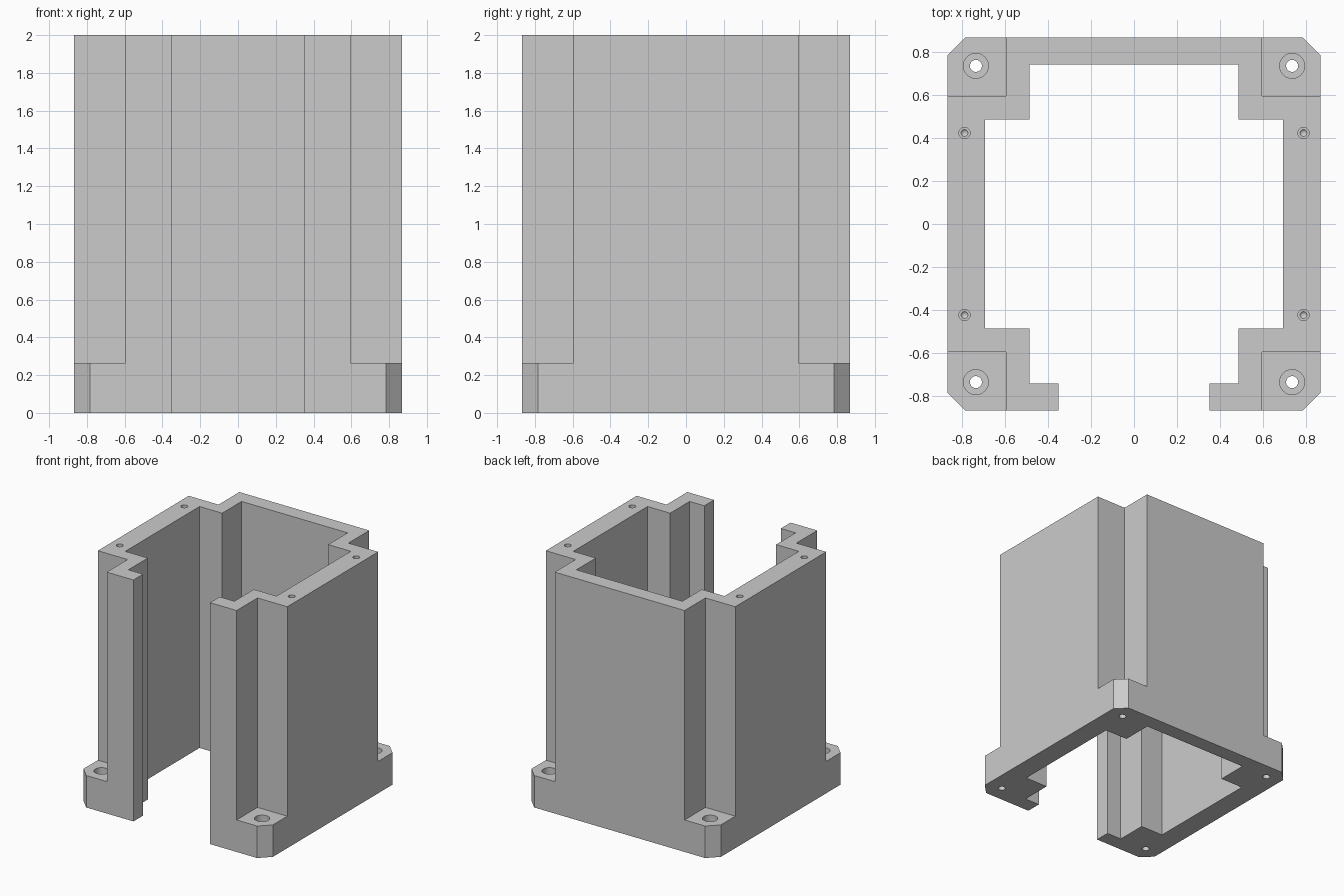
import bpy, bmesh, math
from mathutils import Matrix

cube = bpy.data.objects.get("Cube")
if cube:
    bpy.data.objects.remove(cube, do_unlink=True)

grey = bpy.data.materials.new("plain_grey")
grey.use_nodes = True
colour = (0.6, 0.6, 0.6, 1)
grey.diffuse_color = colour
grey.node_tree.nodes["Principled BSDF"].inputs["Base Color"].default_value = colour

HEIGHT, FOOT = 2.0, 0.265
OUT, CHAMFER, NOTCH = 0.868, 0.085, 0.595
SIDE, END, STEP, GAP = 0.693, 0.741, 0.486, 0.351
BOLT = 0.735
CORNERS = [(sx, sy) for sx in (-1, 1) for sy in (-1, 1)]


def make_object(name, bm):
    bmesh.ops.recalc_face_normals(bm, faces=bm.faces)
    mesh = bpy.data.meshes.new(name)
    bm.to_mesh(mesh)
    bm.free()
    mesh.materials.append(grey)
    obj = bpy.data.objects.new(name, mesh)
    bpy.context.collection.objects.link(obj)
    return obj


def extrude_profile(name, points, height):
    bm = bmesh.new()
    face = bm.faces.new([bm.verts.new((x, y, 0)) for x, y in points])
    top = bmesh.ops.extrude_face_region(bm, geom=[face])["geom"]
    verts = [g for g in top if isinstance(g, bmesh.types.BMVert)]
    bmesh.ops.translate(bm, vec=(0, 0, height), verts=verts)
    return make_object(name, bm)


def add_cone(bm, x, y, low, high, r_low, r_high):
    bmesh.ops.create_cone(bm, cap_ends=True, segments=32, radius1=r_low, radius2=r_high,
                          depth=high - low, matrix=Matrix.Translation((x, y, (low + high) / 2)))


def cut(body, name, bm):
    cutter = make_object(name, bm)
    mod = body.modifiers.new(name, "BOOLEAN")
    mod.operation, mod.solver, mod.object = "DIFFERENCE", "EXACT", cutter
    bpy.context.view_layer.objects.active = body
    bpy.ops.object.modifier_apply(modifier=mod.name)
    bpy.data.objects.remove(cutter, do_unlink=True)


# Housing: half of the C-shaped wall outline, mirrored to the other side
edge = OUT - CHAMFER
half = [(GAP, -END), (GAP, -OUT), (edge, -OUT), (OUT, -edge), (OUT, edge), (edge, OUT)]
inner = [(STEP, END), (STEP, STEP), (SIDE, STEP), (SIDE, -STEP), (STEP, -STEP), (STEP, -END)]
outer_loop = half + [(-x, y) for x, y in reversed(half)]
inner_loop = [(-x, y) for x, y in reversed(inner)] + inner[:]
housing = extrude_profile("housing", outer_loop + inner_loop, HEIGHT)

# Corner recesses above the mounting feet
bm = bmesh.new()
for sx, sy in CORNERS:
    size = 0.6
    centre = NOTCH + size / 2
    bmesh.ops.create_cube(bm, size=1, matrix=Matrix.Translation(
        (sx * centre, sy * centre, FOOT + HEIGHT / 2)) @ Matrix.Diagonal((size, size, HEIGHT, 1)))
cut(housing, "corner_recesses", bm)

# Bolt holes through the feet, then their wide counterbores
for name, radius, low in (("bolt_holes", 0.028, -0.1), ("counterbores", 0.058, 0.13)):
    bm = bmesh.new()
    for sx, sy in CORNERS:
        add_cone(bm, sx * BOLT, sy * BOLT, low, FOOT + 0.1, radius, radius)
    cut(housing, name, bm)

# Blind screw holes with drilled tips in the top rim
for name, low, high, tip in (("screw_holes", 1.7, HEIGHT + 0.1, 0.026), ("drill_tips", 1.685, 1.71, 0.0)):
    bm = bmesh.new()
    for sx, sy in CORNERS:
        add_cone(bm, sx * 0.788, sy * 0.423, low, high, tip, 0.026)
    cut(housing, name, bm)

# Crisp flat walls with smooth bores
bpy.ops.object.select_all(action="DESELECT")
housing.select_set(True)
bpy.context.view_layer.objects.active = housing
bpy.ops.object.shade_smooth_by_angle(angle=math.radians(30))
